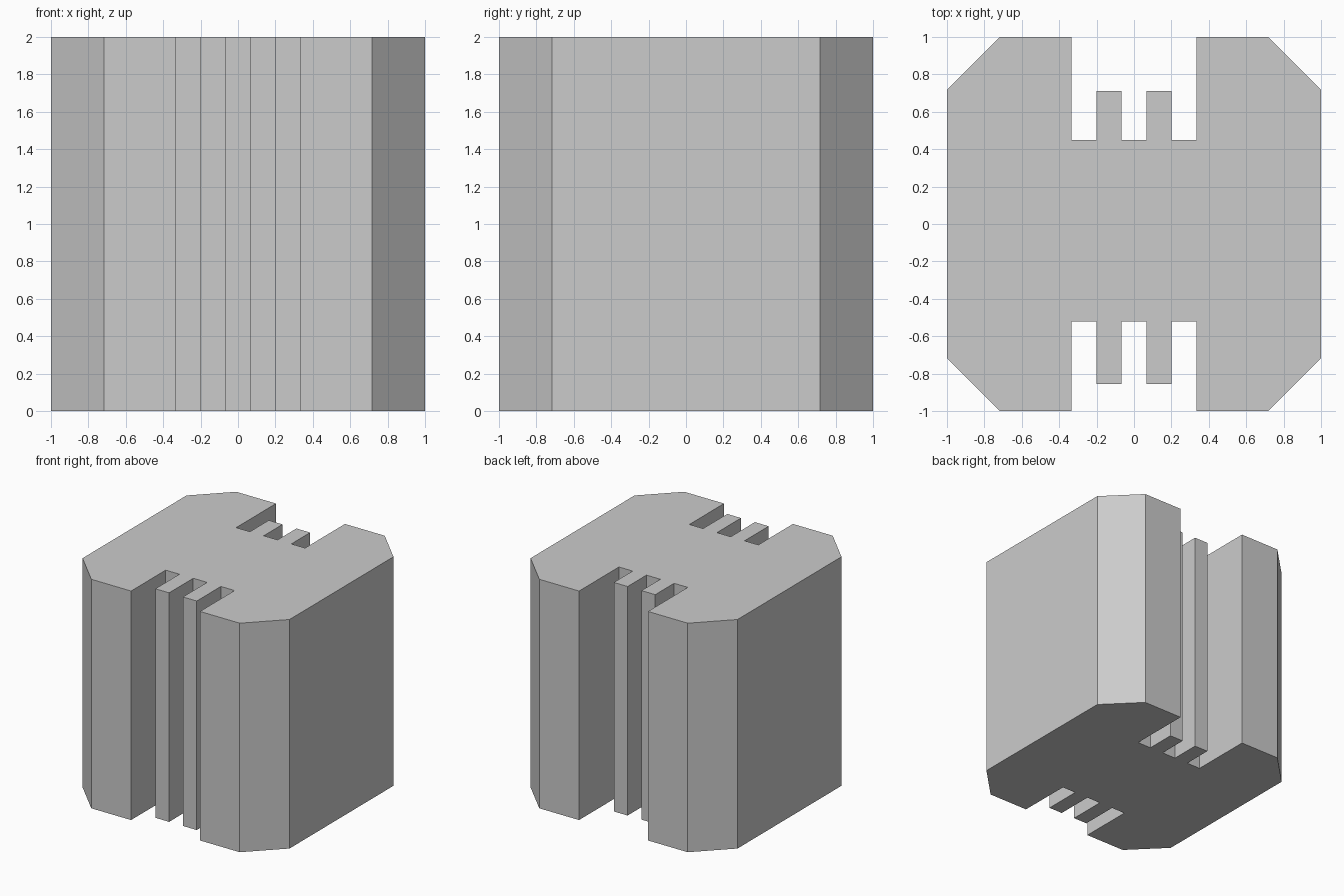
import bpy
import bmesh

if "Cube" in bpy.data.objects:
    bpy.data.objects.remove(bpy.data.objects["Cube"])

HEIGHT = 2.0
CHAMFER = 0.717          # where each corner cut begins
SLOT = (0.333, 0.2, 0.067)  # slot and finger edges, outside to centre


def side(sign, floor, tip):
    """Outline of one slotted side, running along sign * x at y = -sign."""
    a, b, c = SLOT
    left = [(-1, CHAMFER), (-CHAMFER, 1), (-a, 1), (-a, floor), (-b, floor),
            (-b, tip), (-c, tip), (-c, floor)]
    whole = left + [(-x, y) for x, y in reversed(left)]
    return [(sign * x, -sign * y) for x, y in whole]


# Octagonal outline with two fingers standing in a channel, front and back
outline = side(1, 0.522, 0.855) + side(-1, 0.45, 0.71)

# Extrude the outline to full height
bm = bmesh.new()
base = bm.faces.new([bm.verts.new((x, y, 0)) for x, y in outline])
top = bmesh.ops.extrude_face_region(bm, geom=[base], use_keep_orig=True)["geom"]
bmesh.ops.translate(bm, vec=(0, 0, HEIGHT),
                    verts=[v for v in top if isinstance(v, bmesh.types.BMVert)])
bmesh.ops.recalc_face_normals(bm, faces=bm.faces)

mesh = bpy.data.meshes.new("slotted_block")
bm.to_mesh(mesh)
bm.free()
block = bpy.data.objects.new("slotted_block", mesh)
bpy.context.collection.objects.link(block)
